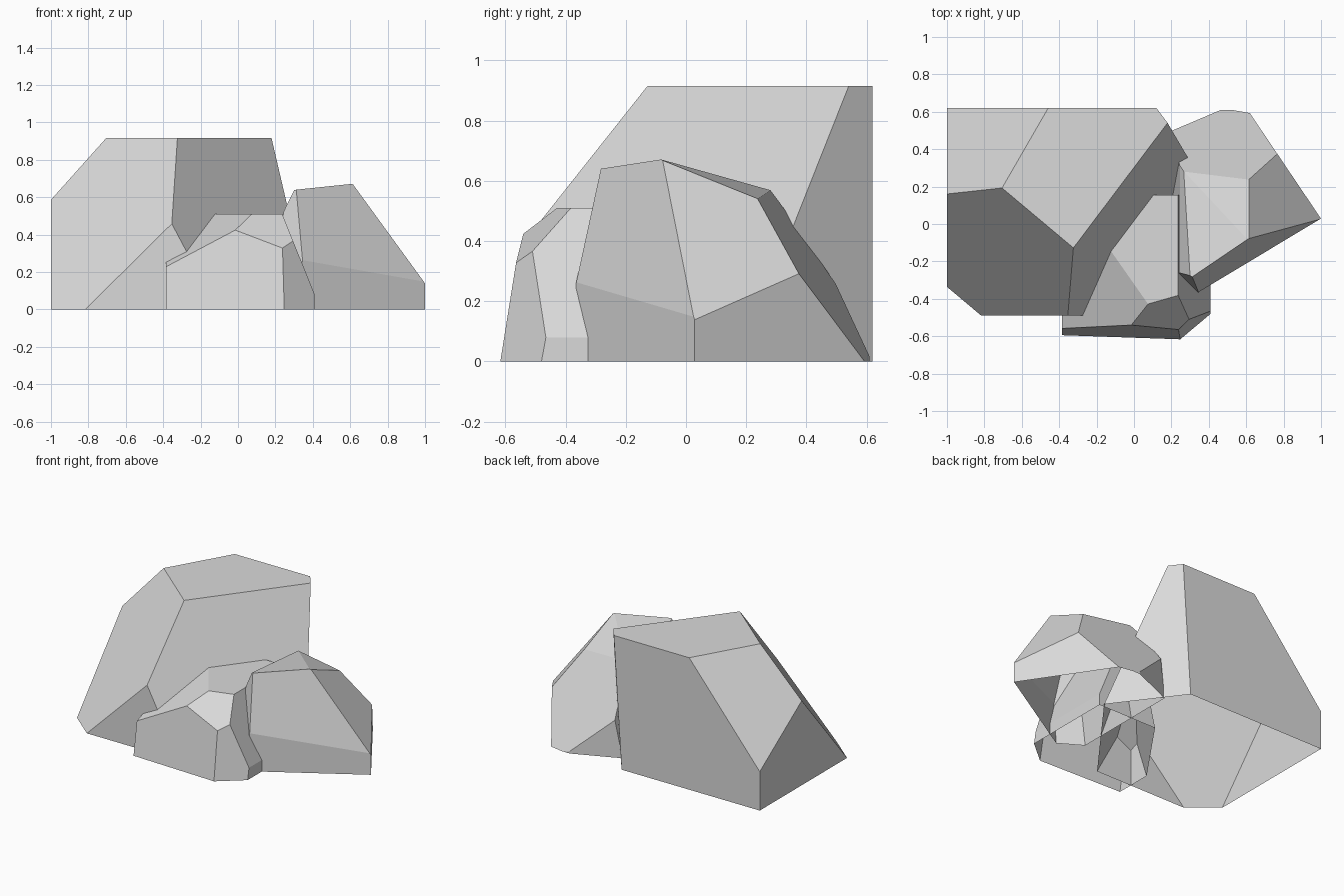
import bpy
import bmesh
from math import cos, sin, radians
from mathutils import Vector

cube = bpy.data.objects.get("Cube")
if cube:
    bpy.data.objects.remove(cube, do_unlink=True)

# One plain stone colour
stone = bpy.data.materials.new("grey_stone")
stone.use_nodes = True
colour = (0.7, 0.7, 0.7, 1)
stone.diffuse_color = colour
stone.node_tree.nodes["Principled BSDF"].inputs["Base Color"].default_value = colour


def facet(heading, tilt, reach):
    """Cutting plane facing a compass heading, tilted upward, at a distance from the origin."""
    h, t = radians(heading), radians(tilt)
    normal = Vector((cos(h) * cos(t), sin(h) * cos(t), sin(t)))
    return normal * reach, normal


def boulder(name, low, high, facets):
    """Chisel a block between two corners down to a boulder, leaving its underside open."""
    low, high = Vector(low), Vector(high)
    size = high - low
    bm = bmesh.new()
    bmesh.ops.create_cube(bm, size=1)
    for vert in bm.verts:
        vert.co = (low + high) / 2 + vert.co * size
    for point, normal in facets:
        bmesh.ops.bisect_plane(bm, geom=bm.verts[:] + bm.edges[:] + bm.faces[:],
                               plane_co=point, plane_no=normal, clear_outer=True)
        rim = [edge for edge in bm.edges if edge.is_boundary]
        bmesh.ops.holes_fill(bm, edges=rim, sides=0)
    bmesh.ops.recalc_face_normals(bm, faces=bm.faces[:])
    underside = [face for face in bm.faces if face.normal.z < -0.9]
    bmesh.ops.delete(bm, geom=underside, context="FACES")
    mesh = bpy.data.meshes.new(name)
    bm.to_mesh(mesh)
    bm.free()
    mesh.materials.append(stone)
    obj = bpy.data.objects.new(name, mesh)
    bpy.context.collection.objects.link(obj)


# Tall boulder: front slope, front shoulder, rear shoulder, steep end
boulder("tall_boulder", low=(-1, -0.49, 0), high=(0.6, 0.62, 0.915), facets=[
    facet(heading=-37, tilt=23, reach=0.19),
    facet(heading=-130, tilt=33, reach=0.755),
    facet(heading=150, tilt=36, reach=1.11),
    facet(heading=37, tilt=-3, reach=0.42),
])

# Side boulder: two top facets, then the slopes and walls around it
boulder("side_boulder", low=(0, -0.5, 0), high=(1, 0.61, 0.7), facets=[
    facet(heading=148, tilt=78, reach=0.54),
    facet(heading=72, tilt=67, reach=0.66),
    facet(heading=80, tilt=33, reach=0.58),
    facet(heading=18, tilt=37, reach=0.85),
    facet(heading=34, tilt=0, reach=0.845),
    facet(heading=-59, tilt=0, reach=0.49),
    facet(heading=-57, tilt=13, reach=0.54),
    facet(heading=-121, tilt=8, reach=0.17),
    facet(heading=180, tilt=26, reach=0.01),
    facet(heading=180, tilt=10, reach=-0.15),
    facet(heading=113, tilt=0, reach=0.38),
])

# Low front boulder: front wall, shoulder, bevel, end, corner, rear wall
boulder("front_boulder", low=(-0.385, -0.62, 0), high=(0.41, 0.155, 0.51), facets=[
    facet(heading=-92, tilt=9, reach=0.6),
    facet(heading=-145, tilt=58, reach=0.53),
    facet(heading=-74, tilt=44, reach=0.665),
    facet(heading=0, tilt=22, reach=0.41),
    facet(heading=-50, tilt=8, reach=0.625),
    facet(heading=145, tilt=11, reach=0.12),
])
